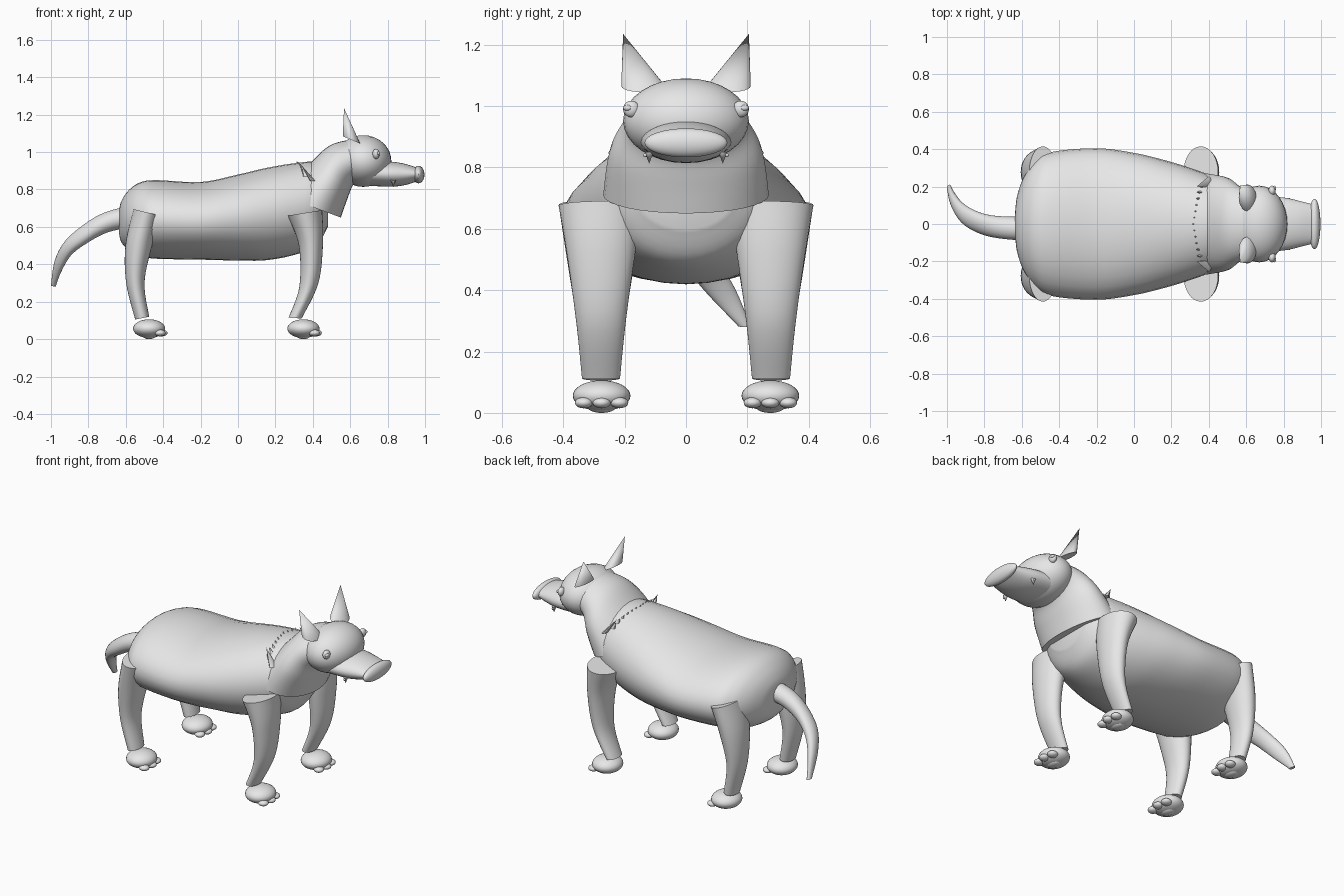
import bpy, bmesh, math
from mathutils import Vector

if "Cube" in bpy.data.objects:
    bpy.data.objects.remove(bpy.data.objects["Cube"])

grey = bpy.data.materials.new("plain grey")
grey.use_nodes = True
colour = (0.8, 0.8, 0.8, 1)
grey.diffuse_color = colour
grey.node_tree.nodes["Principled BSDF"].inputs["Base Color"].default_value = colour


def finish(name, bm):
    bmesh.ops.recalc_face_normals(bm, faces=bm.faces)
    mesh = bpy.data.meshes.new(name)
    bm.to_mesh(mesh)
    bm.free()
    mesh.materials.append(grey)
    ob = bpy.data.objects.new(name, mesh)
    bpy.context.collection.objects.link(ob)
    bpy.ops.object.select_all(action="DESELECT")
    ob.select_set(True)
    bpy.context.view_layer.objects.active = ob
    bpy.ops.object.shade_smooth_by_angle(angle=math.radians(40))
    return ob


def spline(rows, steps):
    """Smooth the rows of numbers with a Catmull-Rom curve."""
    rows = [Vector(r) for r in rows]
    out = []
    for i in range(len(rows) - 1):
        a, b, c = rows[max(i - 1, 0)], rows[i], rows[i + 1]
        d = rows[min(i + 2, len(rows) - 1)]
        for k in range(steps):
            t = k / steps
            out.append(b + (c - a) * t / 2 + (a * 2 - b * 5 + c * 4 - d) * t * t / 2
                       + (b * 3 - a - c * 3 + d) * t ** 3 / 2)
    return out + [rows[-1]]


def loft(name, rows, steps=5, sides=32):
    """Skin over elliptical rings: lower x, z, upper x, z, half width, centre y."""
    bm = bmesh.new()
    rings = []
    for x0, z0, x1, z1, w, cy in spline(rows, steps):
        ring = []
        for k in range(sides):
            a = math.tau * k / sides
            s = (1 + math.sin(a)) / 2
            ring.append(bm.verts.new((x0 + (x1 - x0) * s, cy + w * math.cos(a),
                                      z0 + (z1 - z0) * s)))
        rings.append(ring)
    for r, q in zip(rings, rings[1:]):
        for k in range(sides):
            j = (k + 1) % sides
            bm.faces.new((r[k], r[j], q[j], q[k]))
    bm.faces.new(rings[0])
    bm.faces.new(rings[-1])
    return finish(name, bm)


def ball(name, centre, radii):
    bm = bmesh.new()
    bmesh.ops.create_uvsphere(bm, u_segments=32, v_segments=16, radius=1)
    for v in bm.verts:
        v.co = Vector(c + r * p for c, r, p in zip(centre, radii, v.co))
    return finish(name, bm)


def cone(name, base, radii, tip, sides=24):
    """Leaning cone; a third radius tilts the base forward and down."""
    bm = bmesh.new()
    top = bm.verts.new(tip)
    ring = []
    for k in range(sides):
        a = math.tau * k / sides
        c, s = math.cos(a), math.sin(a)
        ring.append(bm.verts.new(Vector(base) + Vector((radii[0] * c, radii[1] * s,
                                                        -radii[2] * c))))
    for k in range(sides):
        bm.faces.new((ring[k], ring[(k + 1) % sides], top))
    bm.faces.new(ring)
    return finish(name, bm)


# Torso, neck, snout
loft("torso", [
    (-.635, .56, -.635, .69, .07, 0), (-.625, .52, -.625, .735, .15, 0),
    (-.59, .48, -.59, .79, .25, 0), (-.53, .447, -.53, .835, .335, 0),
    (-.44, .43, -.44, .85, .385, 0), (-.2, .425, -.2, .84, .405, 0),
    (0, .42, 0, .88, .38, 0), (.15, .422, .15, .915, .345, 0),
    (.3, .45, .3, .94, .3, 0), (.42, .5, .42, .945, .25, 0),
    (.48, .6, .48, .88, .17, 0)])
loft("neck", [
    (.55, .65, .23, .77, .27, 0), (.585, .75, .39, .945, .25, 0),
    (.62, .83, .49, 1.035, .205, 0), (.68, .87, .59, 1.065, .17, 0)])
loft("snout", [
    (.70, .82, .70, .95, .15, 0), (.82, .815, .80, .95, .14, 0),
    (.90, .825, .88, .94, .122, 0), (.96, .845, .95, .92, .105, 0)])

# Head and nose
ball("head", (.67, 0, .952), (.15, .205, .138))
ball("nose", (.965, 0, .88), (.032, .135, .047))

# Curved tail
loft("tail", [
    (-.56, .60, -.54, .72, .065, -.025), (-.70, .57, -.69, .685, .06, -.02),
    (-.82, .505, -.80, .63, .057, 0), (-.895, .445, -.92, .53, .055, .05),
    (-.945, .36, -.98, .42, .045, .12), (-.975, .28, -1, .285, .02, .19)])

# Leg outlines from shoulder to ankle
front_leg = [(.45, .69, .265, .66, .138), (.455, .52, .325, .50, .11),
             (.43, .30, .328, .28, .08), (.34, .11, .27, .115, .062)]
hind_leg = [(-.415, .66, -.56, .695, .138), (-.462, .49, -.602, .50, .11),
            (-.50, .30, -.598, .30, .08), (-.475, .12, -.55, .105, .062)]

for side, label in ((1, "left"), (-1, "right")):
    for part, rows, fx in (("front", front_leg, .35), ("hind", hind_leg, -.475)):
        name = f"{label}_{part}"
        loft(name + "_leg", [(*r, side * .277) for r in rows], 6)
        ball(name + "_foot", (fx, side * .275, .056), (.086, .094, .05))
        ball(name + "_pad", (fx, side * .275, .018), (.035, .045, .018))
        for k in (-1, 0, 1):
            ball(f"{name}_toe_{k + 2}", (fx + .068 - .01 * abs(k), side * .275 + k * .058, .033),
                 (.03, .029, .018))
    # Ears, eyes and fangs
    cone(label + "_ear", (.607, side * .14, 1.065), (.047, .071, .02),
         (.567, side * .205, 1.235))
    ball(label + "_eye", (.738, side * .178, .99), (.019, .027, .027))
    ball(label + "_pupil", (.75, side * .19, .994), (.01, .015, .01))
    ball(label + "_snout_spot", (.83, side * .132, .84), (.006, .008, .006))
    cone(label + "_fang", (.83, side * .12, .85), (.014, .014, 0), (.83, side * .12, .812), 12)

# Row of small spikes across the shoulders
for k in range(-6, 7):
    y = k * .034
    z = .945 - .95 * y * y
    cone(f"shoulder_spike_{k + 7}", (.335 + abs(y) * .15, y, z - .035), (.018, .011, 0),
         (.312 + abs(y) * .15, y, z + .008), 8)
# Loose fur strip at each end of the spikes
for side, label in ((1, "left"), (-1, "right")):
    cone(label + "_fur_strip", (.40, side * .225, .845), (.014, .03, 0),
         (.335, side * .2, .935), 8)
